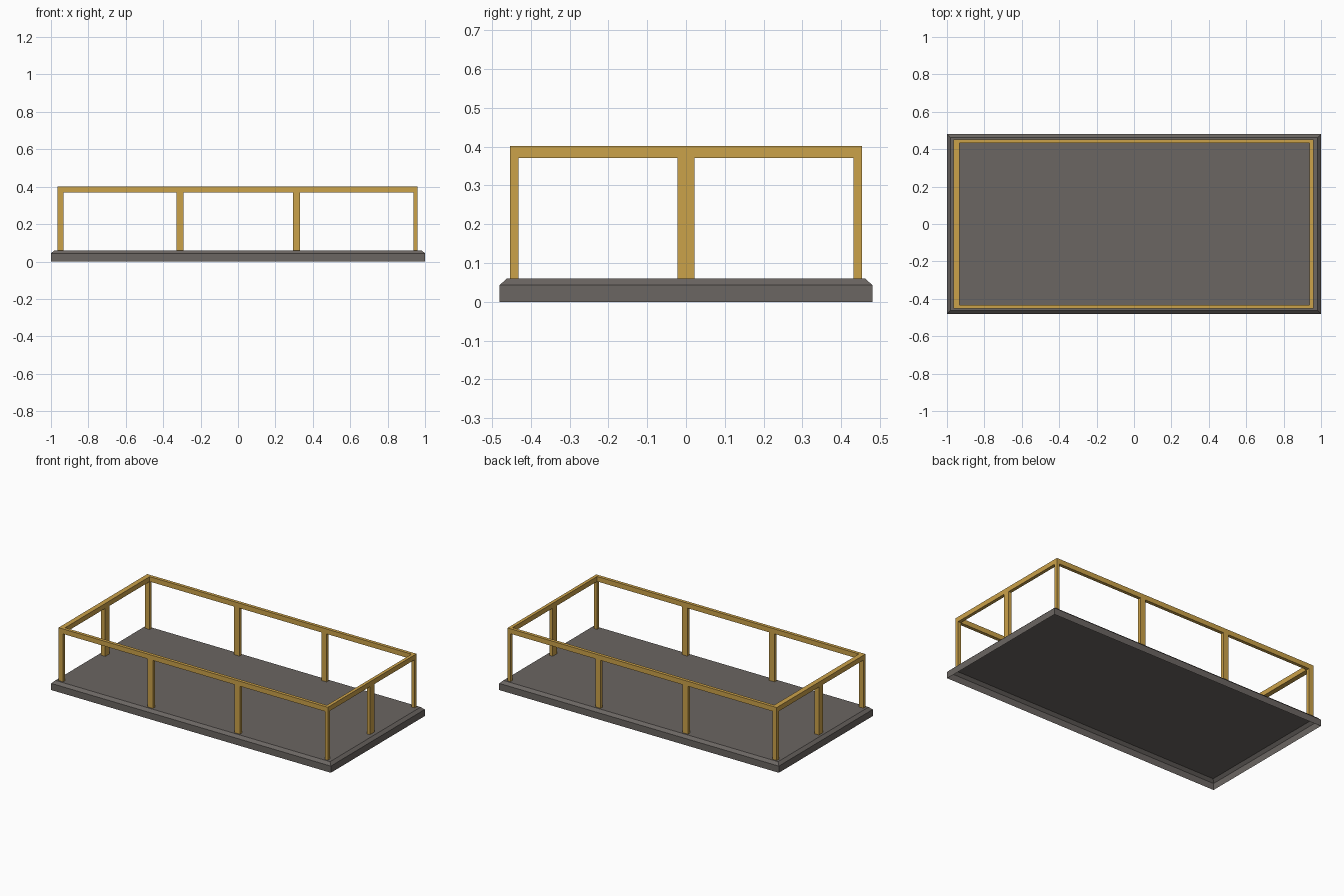
import bpy, bmesh

if "Cube" in bpy.data.objects:
    bpy.data.objects.remove(bpy.data.objects["Cube"])


def material(name, rgb):
    m = bpy.data.materials.new(name)
    m.diffuse_color = (*rgb, 1)
    m.use_nodes = True
    m.node_tree.nodes["Principled BSDF"].inputs["Base Color"].default_value = m.diffuse_color
    return m


GREY = material("dark grey", (0.147, 0.132, 0.122))
GOLD = material("warm gold", (0.60, 0.36, 0.068))


def finish(name, bm, mat):
    bmesh.ops.recalc_face_normals(bm, faces=bm.faces)
    me = bpy.data.meshes.new(name)
    bm.to_mesh(me)
    bm.free()
    me.materials.append(mat)
    ob = bpy.data.objects.new(name, me)
    bpy.context.collection.objects.link(ob)
    return ob


def rect(bm, x0, x1, y0, y1, z):
    return [bm.verts.new((x, y, z)) for x, y in
            ((x0, y0), (x1, y0), (x1, y1), (x0, y1))]


def bridge(bm, a, b):
    for i in range(4):
        j = (i + 1) % 4
        bm.faces.new((a[i], a[j], b[j], b[i]))


# base tray: hollow underneath, with a chamfered top edge
BASE_TOP, RAIL_LOW, RAIL_TOP = 0.06, 0.37, 0.402
bm = bmesh.new()
low = rect(bm, -1, 1, -0.48, 0.48, 0)
mid = rect(bm, -1, 1, -0.48, 0.48, 0.043)
top = rect(bm, -0.982, 0.982, -0.462, 0.462, BASE_TOP)
bridge(bm, low, mid)
bridge(bm, mid, top)
bm.faces.new(top)
base = finish("base_tray", bm, GREY)
# keep the open shell facing outward
if base.data.polygons[-1].normal.z < 0:
    base.data.flip_normals()

# rail extents: the left side is slightly thicker than the right
XL, XR = (-0.966, -0.934), (0.938, 0.959)
YF, YB = (-0.453, -0.432), (0.432, 0.453)

# top rail: one mitred rectangular ring
bm = bmesh.new()
loops = [rect(bm, XL[0], XR[1], YF[0], YB[1], RAIL_LOW),
         rect(bm, XL[0], XR[1], YF[0], YB[1], RAIL_TOP),
         rect(bm, XL[1], XR[0], YF[1], YB[0], RAIL_TOP),
         rect(bm, XL[1], XR[0], YF[1], YB[0], RAIL_LOW)]
for i in range(4):
    bridge(bm, loops[i], loops[(i + 1) % 4])
finish("top_rail", bm, GOLD)


def post(name, xs, ys):
    # ends are hidden by the rail and the base, so only the sides are built
    bm = bmesh.new()
    bridge(bm, rect(bm, *xs, *ys, BASE_TOP), rect(bm, *xs, *ys, RAIL_LOW))
    ob = finish(name, bm, GOLD)
    if ob.data.polygons[0].normal.y > 0:
        ob.data.flip_normals()


# corner posts and two middle posts on each long side
for side, ys in (("front", YF), ("back", YB)):
    post(side + "_left_corner_post", XL, ys)
    post(side + "_right_corner_post", XR, ys)
    post(side + "_left_middle_post", (-0.33, -0.292), ys)
    post(side + "_right_middle_post", (0.293, 0.331), ys)

# one middle post on each short side
post("left_middle_post", XL, (-0.022, 0.022))
post("right_middle_post", XR, (-0.022, 0.022))
